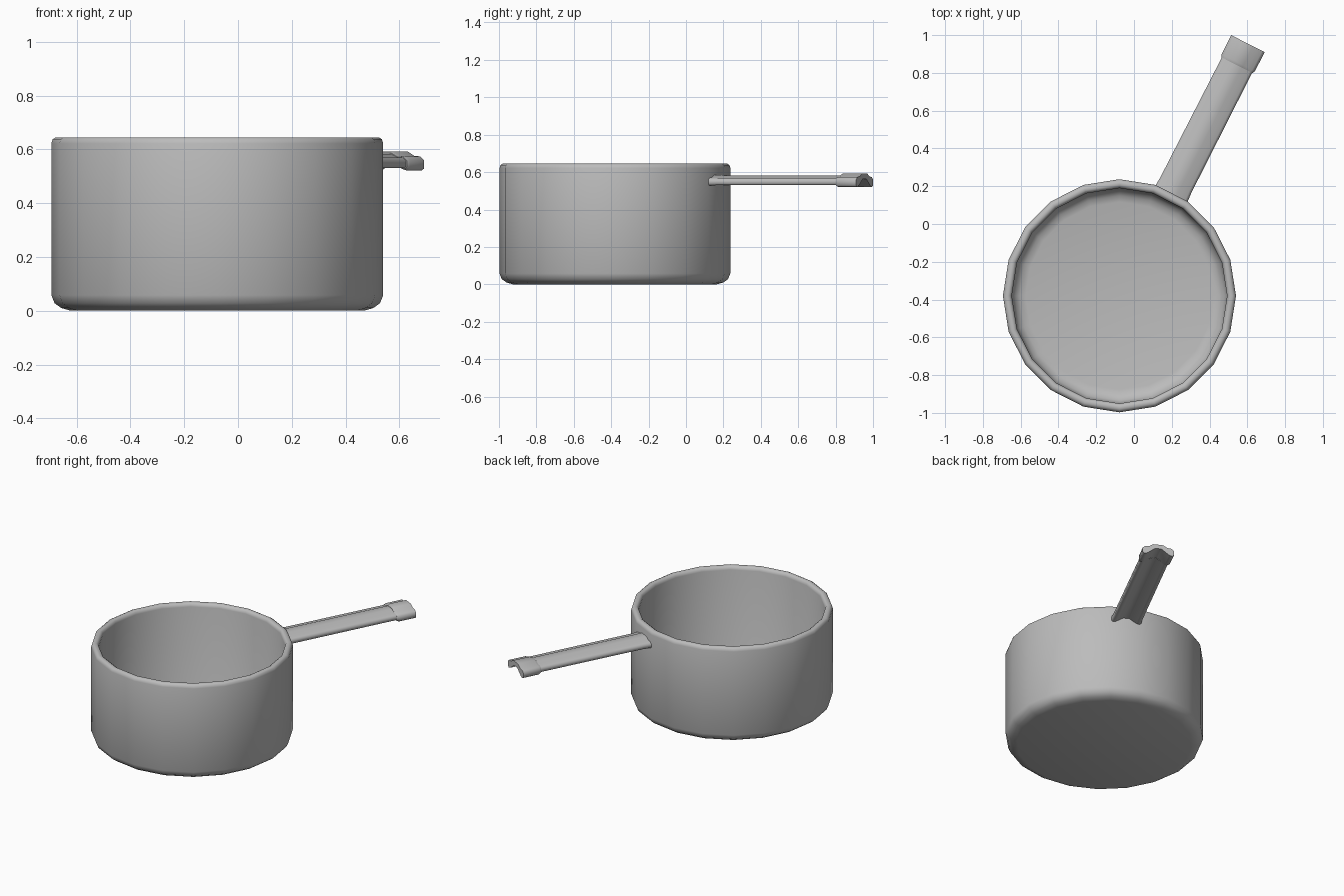
import bpy, bmesh, math
from mathutils import Matrix, Vector

cube = bpy.data.objects.get("Cube")
if cube:
    bpy.data.objects.remove(cube, do_unlink=True)

steel = bpy.data.materials.new("brushed_steel")
steel.use_nodes = True
steel.diffuse_color = (0.5, 0.5, 0.5, 1)
steel.node_tree.nodes["Principled BSDF"].inputs["Base Color"].default_value = (0.5, 0.5, 0.5, 1)

SIDES = 20
CENTRE = Vector((-0.077, -0.38, 0))
HANDLE_ANGLE = math.radians(63)


def finish(name, bm, angle):
    """Turn a bmesh into a shaded object."""
    bmesh.ops.recalc_face_normals(bm, faces=bm.faces)
    mesh = bpy.data.meshes.new(name)
    bm.to_mesh(mesh)
    bm.free()
    mesh.materials.append(steel)
    obj = bpy.data.objects.new(name, mesh)
    bpy.context.collection.objects.link(obj)
    bpy.ops.object.select_all(action='DESELECT')
    obj.select_set(True)
    bpy.context.view_layer.objects.active = obj
    bpy.ops.object.shade_smooth_by_angle(angle=math.radians(angle))


def bridge(bm, a, b):
    for i in range(len(a)):
        j = (i + 1) % len(a)
        bm.faces.new((a[i], a[j], b[j], b[i]))


# Pot: one revolved wall, from the underside over the rim to the rounded inner floor
pot_profile = [(0.545, 0), (0.58, 0.01), (0.605, 0.028), (0.617, 0.058),
               (0.617, 0.622), (0.612, 0.638), (0.6, 0.645),
               (0.586, 0.645), (0.575, 0.638), (0.57, 0.622),
               (0.57, 0.105), (0.555, 0.072), (0.53, 0.053), (0.497, 0.045)]
bm = bmesh.new()
rings = []
for radius, z in pot_profile:
    rings.append([bm.verts.new(CENTRE + Vector((radius * math.cos(math.tau * i / SIDES),
                                                radius * math.sin(math.tau * i / SIDES), z)))
                  for i in range(SIDES)])
for a, b in zip(rings, rings[1:]):
    bridge(bm, a, b)
bm.faces.new(rings[0])
hub = bm.verts.new(CENTRE + Vector((0, 0, 0.045)))
for i in range(SIDES):
    bm.faces.new((rings[-1][i], rings[-1][(i + 1) % SIDES], hub))
finish("pot", bm, 100)

# Handle: a ridged channel section with rounded edges, (across, height about the middle)
half = [(0.028, 0.027), (0.052, 0.015), (0.076, 0.013), (0.09, 0.003),
        (0.09, -0.02), (0.08, -0.026), (0.062, -0.022), (0.018, 0.006)]
section = half + [(-u, h) for u, h in reversed(half)]


def channel(name, stations):
    """Loft the section through (distance, width scale, height scale) stations."""
    bm = bmesh.new()
    loops = [[bm.verts.new((r, u * w, 0.556 + h * t)) for u, h in section]
             for r, w, t in stations]
    for a, b in zip(loops, loops[1:]):
        bridge(bm, a, b)
    for end in (loops[0], loops[-1]):
        bm.faces.new(end)
    bm.transform(Matrix.Translation(CENTRE) @ Matrix.Rotation(HANDLE_ANGLE, 4, 'Z'))
    finish(name, bm, 60)


channel("handle", [(0.605, 1.06, 1.05), (0.66, 1.02, 1), (1.38, 1, 1)])
channel("handle_end_grip", [(1.37, 1.03, 1.1), (1.385, 1.1, 1.35), (1.498, 1.11, 1.35)])
